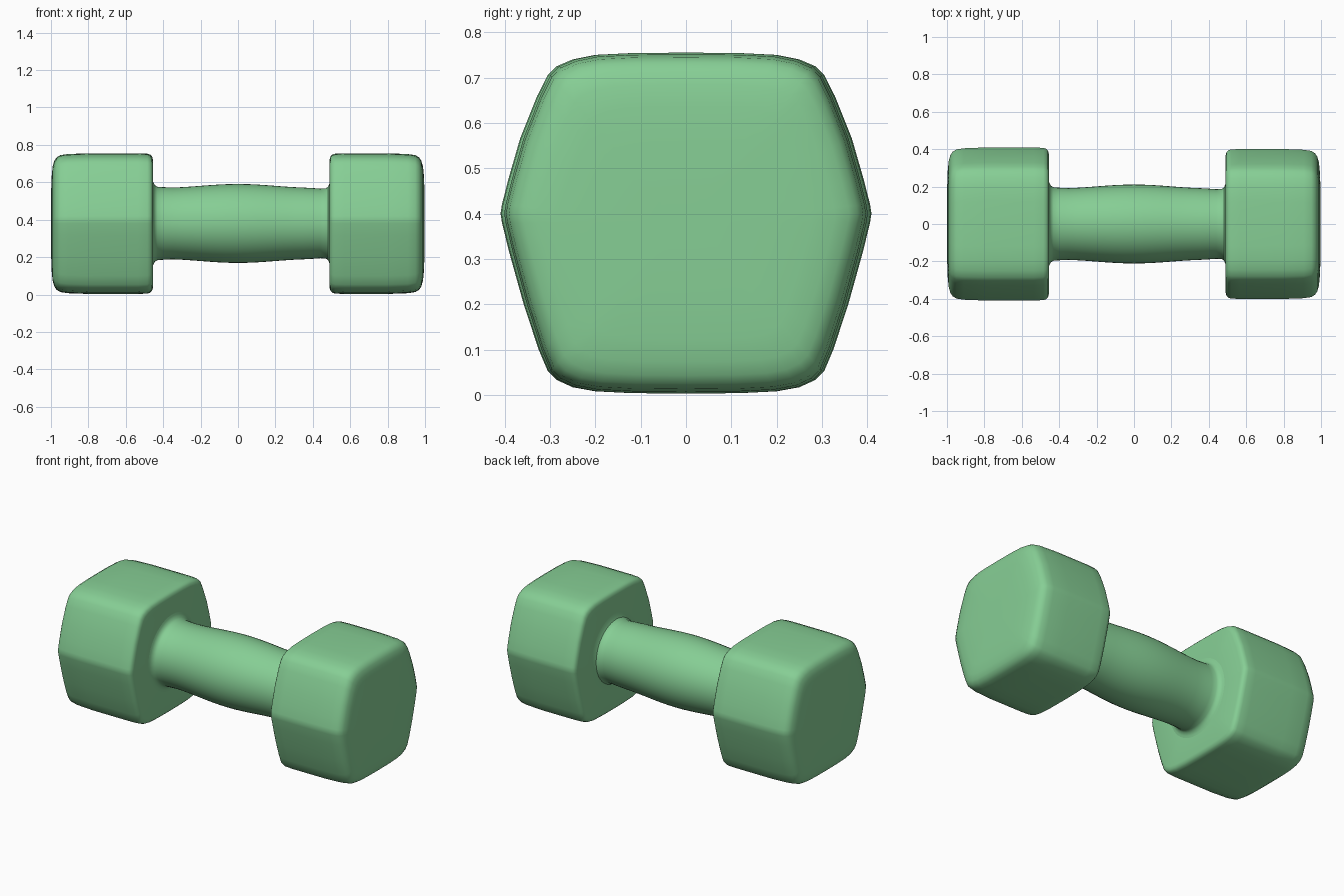
import bpy, bmesh, math

if "Cube" in bpy.data.objects:
    bpy.data.objects.remove(bpy.data.objects["Cube"])

ZC = 0.38
mat = bpy.data.materials.new("green")
mat.diffuse_color = (0.24, 0.62, 0.30, 1)
mat.use_nodes = True
mat.node_tree.nodes["Principled BSDF"].inputs["Base Color"].default_value = mat.diffuse_color


def loft(name, rings):
    """Skin a list of closed rings, cap both ends, and shade smooth."""
    bm = bmesh.new()
    loops = [[bm.verts.new(p) for p in r] for r in rings]
    n = len(loops[0])
    for a, b in zip(loops, loops[1:]):
        for i in range(n):
            j = (i + 1) % n
            bm.faces.new((a[i], a[j], b[j], b[i]))
    bm.faces.new(loops[0])
    bm.faces.new(loops[-1])
    bmesh.ops.recalc_face_normals(bm, faces=bm.faces)
    me = bpy.data.meshes.new(name)
    bm.to_mesh(me)
    bm.free()
    me.materials.append(mat)
    ob = bpy.data.objects.new(name, me)
    bpy.context.collection.objects.link(ob)
    bpy.context.view_layer.objects.active = ob
    ob.select_set(True)
    bpy.ops.object.shade_smooth_by_angle(angle=math.radians(35))
    ob.select_set(False)


# Rounded hexagonal section (y, z), right half from top to bottom
half = [(0, .755), (.12, .754), (.2, .75), (.25, .74), (.285, .725), (.305, .705),
        (.328, .66), (.366, .565), (.392, .475), (.406, .42), (.409, .4), (.406, .38),
        (.39, .315), (.358, .2), (.325, .1), (.305, .053), (.285, .033), (.25, .017),
        (.2, .008), (.12, .004), (0, .003)]
section = half + [(-y, z) for y, z in reversed(half[1:-1])]

# Head profile: (distance in from outer face, inset from full section)
outer = [(0, .32), (.001, .2), (.004, .12), (.009, .07), (.018, .04), (.03, .022),
         (.05, .01), (.09, .004), (.2, 0)]
inner = [(.08, 0), (.03, .002), (.014, .007), (.005, .016), (0, .032), (0, .2)]


def head(name, x_out, x_in, wy):
    s = 1 if x_out > x_in else -1
    prof = [(x_out - s * d, i) for d, i in outer] + [(x_in + s * d, i) for d, i in inner]
    loft(name, [[(x, y * wy * (1 - i / .39), ZC + (z - ZC) * (1 - i / .375))
                 for y, z in section] for x, i in prof])


head("left_head", -1.0, -.455, 1.0)
head("right_head", .998, .49, .98)

# Turned handle with a swelling grip and flared ends
grip = [(-.48, .26), (-.457, .245), (-.453, .222), (-.445, .205), (-.43, .196), (-.4, .194)]
grip += [(x / 20, .191 + .02 * math.cos(x / 20 * math.pi / .8) ** 2) for x in range(-7, 8)]
grip += [(.4, .189), (.44, .186), (.47, .188), (.482, .196), (.488, .212), (.491, .24), (.51, .25)]
N = 48
loft("handle", [[(x, r * math.cos(2 * math.pi * k / N), ZC + r * math.sin(2 * math.pi * k / N))
                 for k in range(N)] for x, r in grip])
